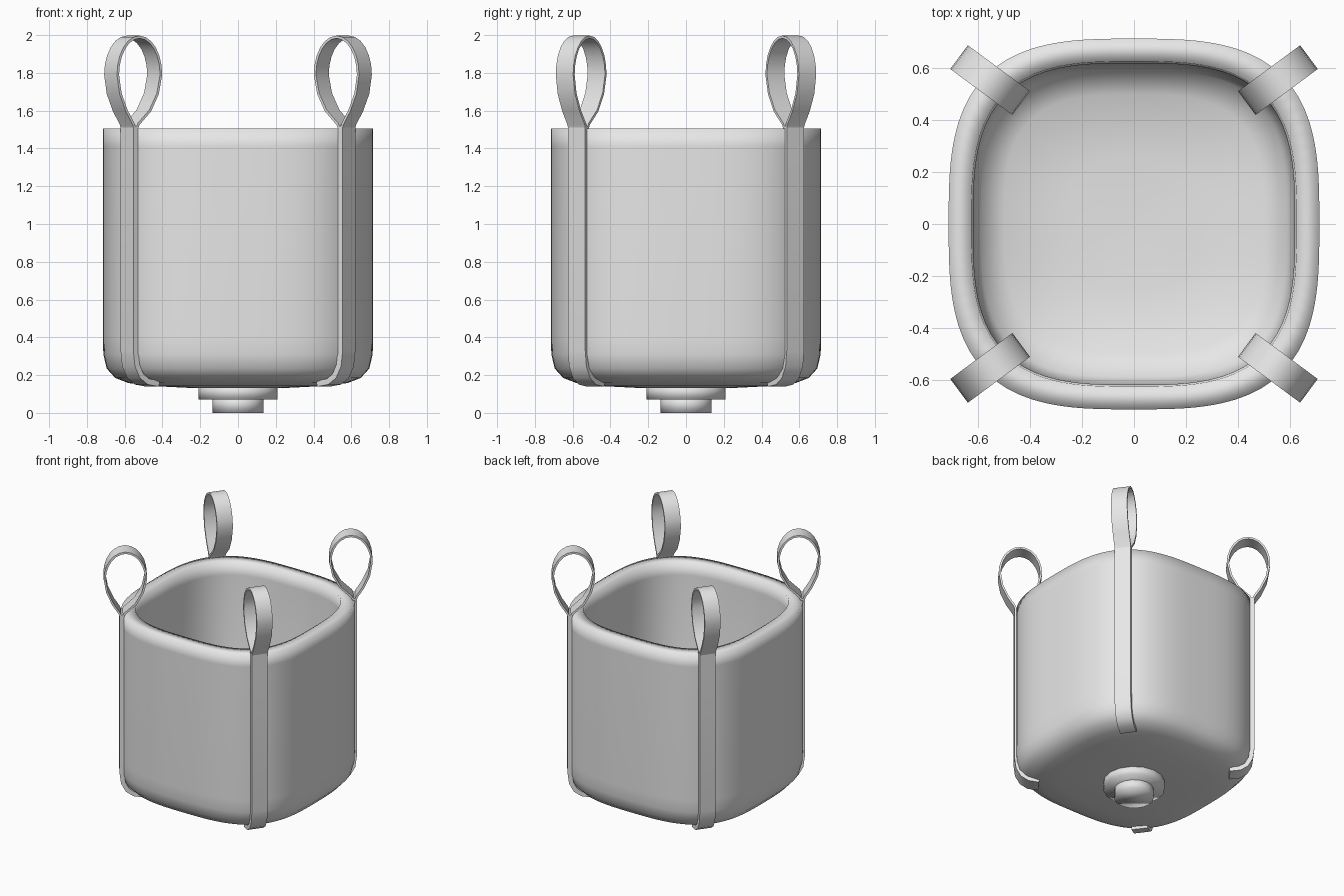
import bpy, bmesh, math
from mathutils import Vector

cube = bpy.data.objects.get("Cube")
if cube:
    bpy.data.objects.remove(cube)

fabric = bpy.data.materials.new("grey_fabric")
fabric.use_nodes = True
GREY = (0.8, 0.8, 0.8, 1)
fabric.diffuse_color = GREY
fabric.node_tree.nodes["Principled BSDF"].inputs["Base Color"].default_value = GREY


def finish(name, bm):
    bmesh.ops.recalc_face_normals(bm, faces=bm.faces)
    for f in bm.faces:
        f.smooth = True
    mesh = bpy.data.meshes.new(name)
    bm.to_mesh(mesh)
    bm.free()
    mesh.materials.append(fabric)
    ob = bpy.data.objects.new(name, mesh)
    bpy.context.collection.objects.link(ob)
    return ob


def bridge(bm, rings, closed=False):
    """Skin a list of equal vertex rings with quads."""
    pairs = list(zip(rings, rings[1:]))
    if closed:
        pairs.append((rings[-1], rings[0]))
    for a, b in pairs:
        n = len(a)
        for i in range(n):
            j = (i + 1) % n
            bm.faces.new((a[i], a[j], b[j], b[i]))


def lathe(name, profile, power, sides):
    """Stack rounded-square rings; the profile gives (half width, height)."""
    bm = bmesh.new()
    rings = []
    for r, z in profile:
        ring = []
        for i in range(sides):
            a = 2 * math.pi * i / sides
            c, s = math.cos(a), math.sin(a)
            k = r / (abs(c) ** power + abs(s) ** power) ** (1 / power)
            ring.append(bm.verts.new((k * c, k * s, z)))
        rings.append(ring)
    bridge(bm, rings)
    bm.faces.new(rings[0])
    bm.faces.new(rings[-1])
    return finish(name, bm)


# Bag: bowed bottom, straight walls, thick rim, hollow inside
lathe("bag_body", [
    (0.02, 0.13), (0.25, 0.132), (0.45, 0.142), (0.58, 0.158), (0.65, 0.185),
    (0.695, 0.235), (0.713, 0.31), (0.715, 0.4), (0.715, 1.41), (0.715, 1.505),
    (0.627, 1.505), (0.62, 1.41), (0.615, 0.35), (0.59, 0.25), (0.5, 0.2),
    (0.25, 0.18), (0.02, 0.175)], 3.1, 96)

# Discharge spout under the bag
lathe("spout_collar", [(0.21, 0.07), (0.21, 0.15)], 2, 16)
lathe("spout_tube", [(0.135, 0.0), (0.135, 0.09)], 2, 16)

CENTRE = Vector((0.555, 0.555, 0))
ANGLE = math.radians(36.5)
OUT = Vector((math.cos(ANGLE), math.sin(ANGLE), 0))
ALONG = Vector((-math.sin(ANGLE), math.cos(ANGLE), 0))
UP = Vector((0, 0, 1))
HALF = 0.057


def ribbon(name, path, thick, sx, sy):
    """Flat webbing swept along an (outward, height) path at one corner."""
    bm = bmesh.new()
    rings = []
    for i, (r, z) in enumerate(path):
        a, b = path[max(i - 1, 0)], path[min(i + 1, len(path) - 1)]
        t = Vector((b[0] - a[0], b[1] - a[1])).normalized()
        side = (OUT * t.y - UP * t.x) * thick / 2
        mid = CENTRE + OUT * r + UP * z
        ring = []
        for w, d in ((-1, -1), (1, -1), (1, 1), (-1, 1)):
            p = mid + ALONG * HALF * w + side * d
            ring.append(bm.verts.new((p.x * sx, p.y * sy, p.z)))
        rings.append(ring)
    bridge(bm, rings)
    bm.faces.new(rings[0])
    bm.faces.new(rings[-1])
    ob = finish(name, bm)
    bpy.context.view_layer.objects.active = ob
    ob.select_set(True)
    bpy.ops.object.shade_smooth_by_angle(angle=math.radians(50))
    ob.select_set(False)


# Side webbing from under the bag up to the rim
strap = [(-0.13, 0.155), (-0.06, 0.165), (-0.015, 0.195), (0.015, 0.25),
         (0.025, 0.33), (0.025, 1.4), (0.025, 1.52)]

# Teardrop lifting loop: both strands pinch together above the rim
loop = [(0.03, 1.5), (0.04, 1.53), (0.085, 1.6), (0.125, 1.69)]
for i in range(13):
    a = math.pi * i / 12
    loop.append((0.142 * math.cos(a), 1.79 + 0.2 * math.sin(a)))
loop += [(-0.12, 1.69), (-0.07, 1.6), (0.005, 1.53), (0.02, 1.5)]

corners = (("front_left", 1, -1), ("front_right", -1, -1),
           ("back_left", 1, 1), ("back_right", -1, 1))
for place, sx, sy in corners:
    ribbon(place + "_strap", strap, 0.032, sx, sy)
    ribbon(place + "_loop", loop, 0.014, sx, sy)
